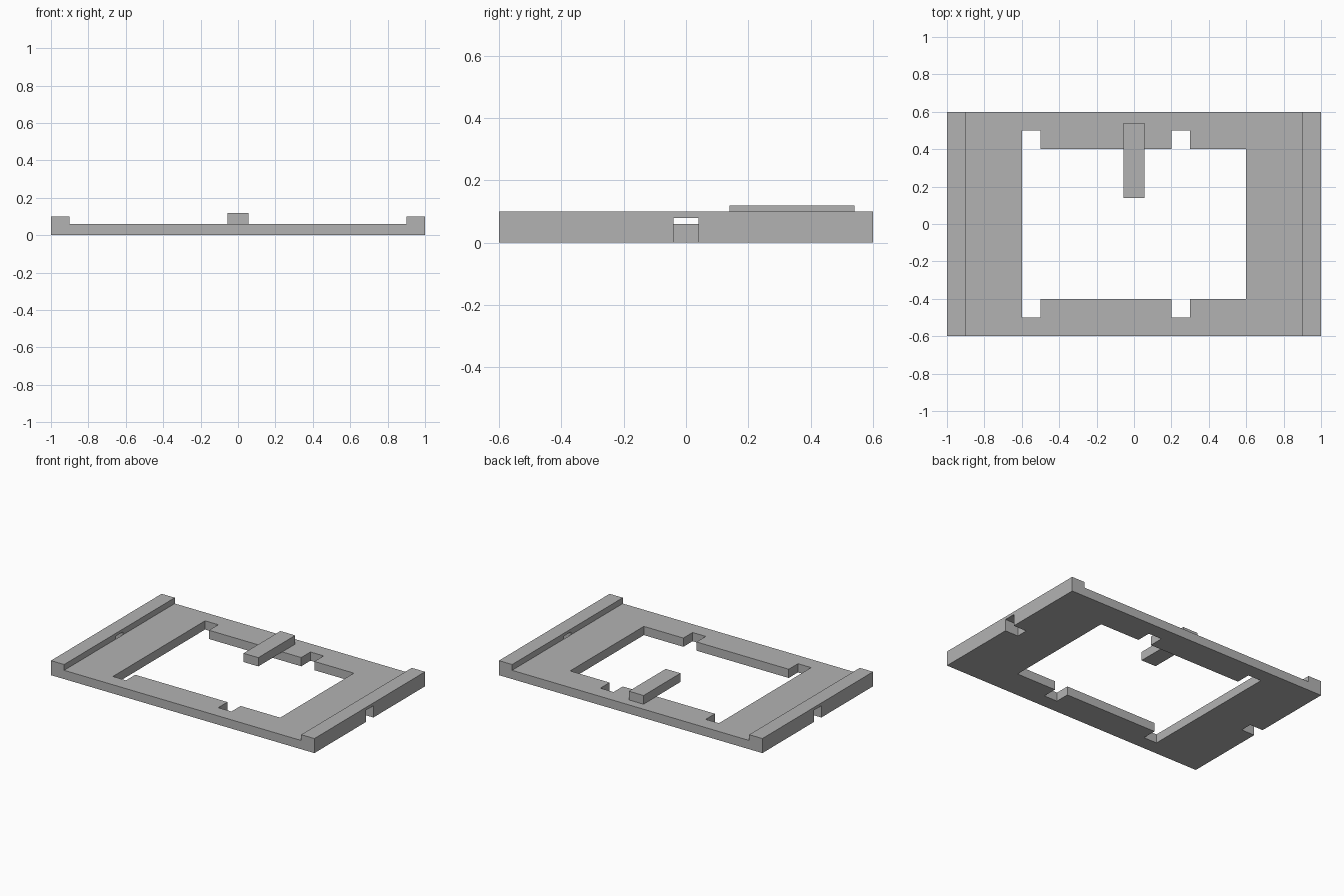
import bpy
import bmesh
from mathutils import Vector

default_cube = bpy.data.objects.get("Cube")
if default_cube:
    bpy.data.objects.remove(default_cube, do_unlink=True)

# Single matte grey
grey = bpy.data.materials.new("mid grey")
grey.use_nodes = True
colour = (0.45, 0.45, 0.45, 1)
grey.diffuse_color = colour
grey.node_tree.nodes["Principled BSDF"].inputs["Base Color"].default_value = colour


def prism(name, outline, depth):
    """Extrude a flat outline of 3D points along a depth vector."""
    mesh = bpy.data.meshes.new(name)
    bm = bmesh.new()
    face = bm.faces.new([bm.verts.new(p) for p in outline])
    new = bmesh.ops.extrude_face_region(bm, geom=[face])["geom"]
    verts = [v for v in new if isinstance(v, bmesh.types.BMVert)]
    bmesh.ops.translate(bm, verts=verts, vec=Vector(depth))
    bmesh.ops.recalc_face_normals(bm, faces=bm.faces)
    bm.to_mesh(mesh)
    bm.free()
    mesh.materials.append(grey)
    obj = bpy.data.objects.new(name, mesh)
    bpy.context.collection.objects.link(obj)
    return obj


def box(name, x0, x1, y0, y1, z0, z1):
    base = [(x0, y0, z0), (x1, y0, z0), (x1, y1, z0), (x0, y1, z0)]
    return prism(name, base, (0, 0, z1 - z0))


def cut(target, cutter):
    mod = target.modifiers.new(cutter.name, "BOOLEAN")
    mod.operation = "DIFFERENCE"
    mod.solver = "EXACT"
    mod.object = cutter
    cutter.hide_render = True
    bpy.context.view_layer.objects.active = target
    bpy.ops.object.modifier_apply(modifier=mod.name)
    bpy.data.objects.remove(cutter, do_unlink=True)


# Base plate with raised end rails, as one extruded profile
half = [(1, 0), (1, 0.1), (0.9, 0.1), (0.9, 0.06)]
profile = half + [(-x, z) for x, z in reversed(half)]
frame = prism("base_frame", [(x, -0.6, z) for x, z in profile], (0, 1.2, 0))

# Central opening with two notches on each long side
edge = [(-0.6, 0.5), (-0.5, 0.5), (-0.5, 0.4), (0.2, 0.4), (0.2, 0.5),
        (0.3, 0.5), (0.3, 0.4), (0.6, 0.4)]
opening = edge + [(x, -y) for x, y in reversed(edge)]
cut(frame, prism("opening_cutter", [(x, y, -0.1) for x, y in opening], (0, 0, 0.4)))

# Slot under each end rail
for side in (-1, 1):
    x0, x1 = sorted((side * 0.9, side * 1.1))
    cut(frame, box("slot_cutter", x0, x1, -0.04, 0.04, -0.1, 0.08))

# Bar overhanging the opening from the back edge
box("overhanging_bar", -0.056, 0.056, 0.14, 0.54, 0.06, 0.12)
